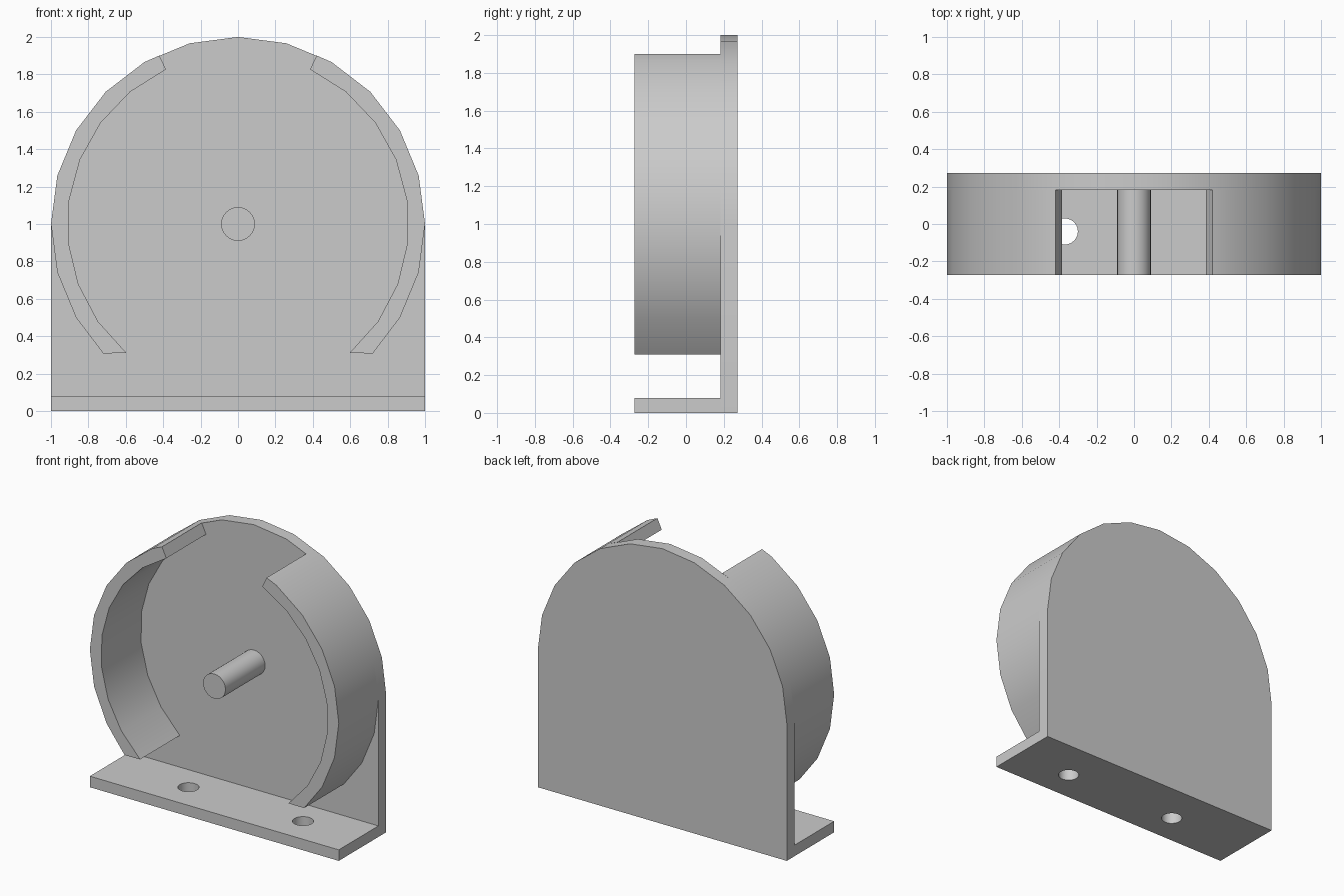
import bpy, bmesh
from math import sin, cos, radians, pi

if "Cube" in bpy.data.objects:
    bpy.data.objects.remove(bpy.data.objects["Cube"], do_unlink=True)

FRONT, PLATE, BACK = -0.272, 0.183, 0.272   # depth stations
BASE_H, CENTRE, INNER = 0.08, 1.0, 0.912

grey = bpy.data.materials.new("light_grey")
grey.use_nodes = True
grey.diffuse_color = (0.6, 0.6, 0.6, 1)
grey.node_tree.nodes["Principled BSDF"].inputs["Base Color"].default_value = (0.6, 0.6, 0.6, 1)


def polar(radius, degrees):
    a = radians(degrees)
    return radius * cos(a), CENTRE + radius * sin(a)


def extrude(name, outline, y0, y1):
    """Extrude an (x, z) outline along y into a closed solid."""
    bm = bmesh.new()
    face = bm.faces.new([bm.verts.new((x, y0, z)) for x, z in outline])
    new = bmesh.ops.extrude_face_region(bm, geom=[face])["geom"]
    verts = [v for v in new if isinstance(v, bmesh.types.BMVert)]
    bmesh.ops.translate(bm, verts=verts, vec=(0, y1 - y0, 0))
    bmesh.ops.recalc_face_normals(bm, faces=bm.faces)
    mesh = bpy.data.meshes.new(name)
    bm.to_mesh(mesh)
    bm.free()
    obj = bpy.data.objects.new(name, mesh)
    bpy.context.collection.objects.link(obj)
    mesh.materials.append(grey)
    return obj


def smooth(obj):
    bpy.ops.object.select_all(action="DESELECT")
    obj.select_set(True)
    bpy.context.view_layer.objects.active = obj
    bpy.ops.object.shade_smooth_by_angle(angle=radians(30))


# Upright back plate with a rounded top
arch = [polar(1, a) for a in range(0, 181, 15)]
smooth(extrude("back_plate", [(1, 0)] + arch + [(-1, 0)], PLATE, BACK))

# Foot plate with two screw holes
foot = extrude("foot_plate", [(-1, 0), (1, 0), (1, BASE_H), (-1, BASE_H)], FRONT, PLATE)
for x in (-0.37, 0.55):
    bpy.ops.mesh.primitive_cylinder_add(vertices=24, radius=0.07, depth=0.4, location=(x, -0.04, BASE_H / 2))
    cutter = bpy.context.object
    cutter.name = "hole_cutter"
    cutter.hide_render = True
    cutter.data.materials.append(grey)
    cut = foot.modifiers.new("screw_hole", "BOOLEAN")
    cut.operation, cut.solver, cut.object = "DIFFERENCE", "EXACT", cutter
    bpy.context.view_layer.objects.active = foot
    bpy.ops.object.modifier_apply(modifier=cut.name)
    bpy.data.objects.remove(cutter, do_unlink=True)
smooth(foot)

# Curved side walls, open at the top and bottom
outer = [polar(0.999, -43.8)] + [polar(1, a) for a in range(-30, 61, 15)] + [polar(0.994, 65)]
low, high, steps = -49.2, 65, 8
inner = [polar(INNER, low + (high - low) * i / steps) for i in range(steps + 1)]
wall = outer + inner[::-1]
for name, side in (("left_wall", 1), ("right_wall", -1)):
    smooth(extrude(name, [(side * x, z) for x, z in wall], FRONT, PLATE))

# Central spindle
pin = [polar(0.09, a) for a in range(0, 360, 15)]
smooth(extrude("spindle", pin, FRONT, PLATE))
